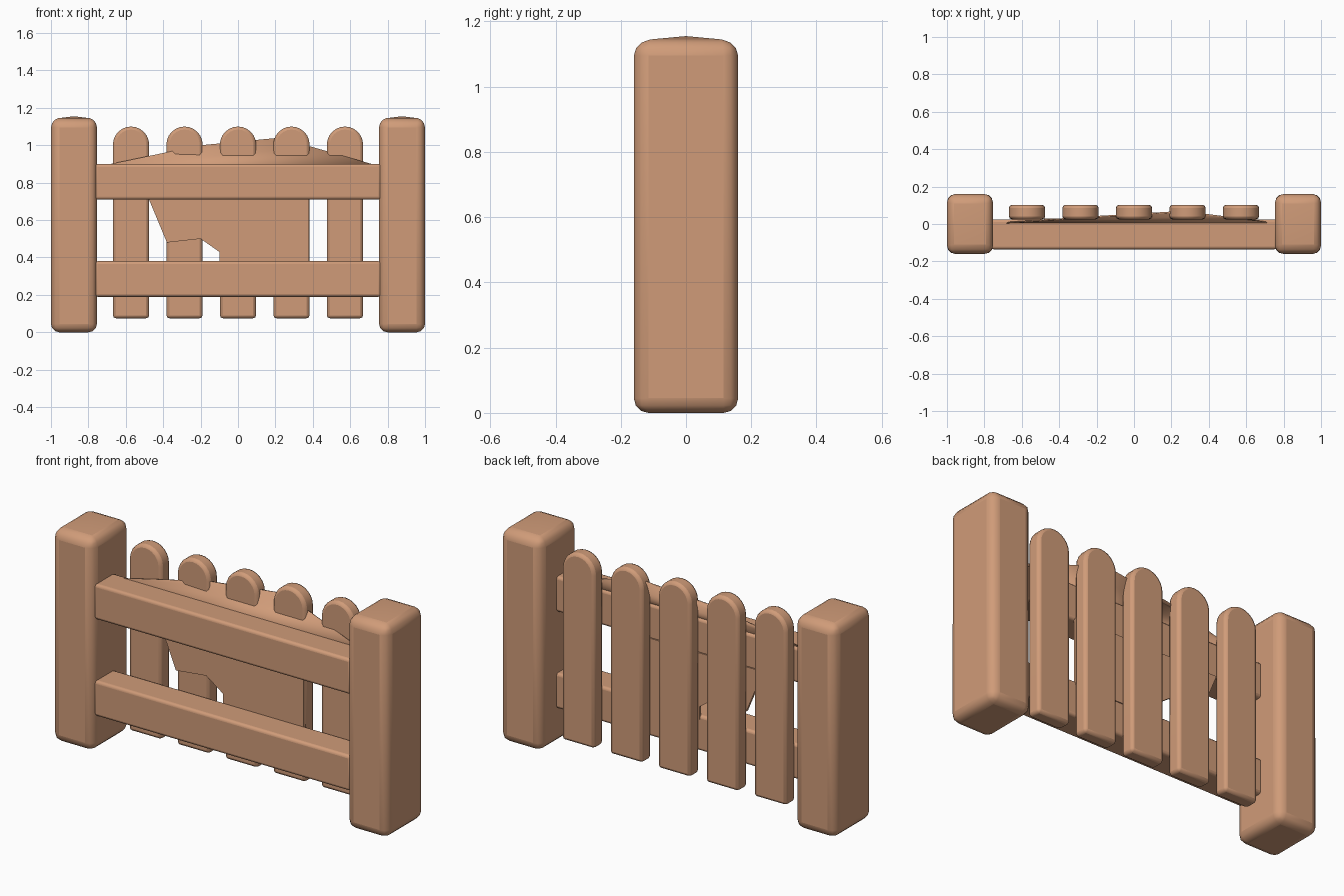
import bpy, bmesh, math

cube = bpy.data.objects.get("Cube")
if cube:
    bpy.data.objects.remove(cube, do_unlink=True)

wood = bpy.data.materials.new("warm_wood")
wood.use_nodes = True
COLOR = (0.63, 0.33, 0.19, 1)
wood.diffuse_color = COLOR
wood.node_tree.nodes["Principled BSDF"].inputs["Base Color"].default_value = COLOR


def make_object(name, bm, bevel=0, segments=3):
    """Turn a bmesh into a wooden part with softened edges."""
    bmesh.ops.recalc_face_normals(bm, faces=bm.faces)
    mesh = bpy.data.meshes.new(name)
    bm.to_mesh(mesh)
    bm.free()
    mesh.materials.append(wood)
    obj = bpy.data.objects.new(name, mesh)
    bpy.context.collection.objects.link(obj)
    if bevel:
        mod = obj.modifiers.new("soft_edges", 'BEVEL')
        mod.width = bevel
        mod.segments = segments
        mod.limit_method = 'ANGLE'
        mod.angle_limit = math.radians(40)
    bpy.ops.object.select_all(action='DESELECT')
    obj.select_set(True)
    bpy.context.view_layer.objects.active = obj
    bpy.ops.object.shade_smooth_by_angle(angle=math.radians(35))
    return obj


def box(name, low, high, bevel, dome=0):
    """Box between two corners; dome raises the middle of the top."""
    bm = bmesh.new()
    bmesh.ops.create_cube(bm, size=1)
    for v in bm.verts:
        v.co = [l + (c + 0.5) * (h - l) for l, h, c in zip(low, high, v.co)]
    if dome:
        top = max(bm.faces, key=lambda f: f.calc_center_median().z)
        centre = bmesh.ops.poke(bm, faces=[top])["verts"][0]
        centre.co.z += dome
    return make_object(name, bm, bevel)


def slab(name, outline, y_front, y_back, bevel=0):
    """Extrude an x-z outline through y."""
    bm = bmesh.new()
    face = bm.faces.new([bm.verts.new((x, y_front, z)) for x, z in outline])
    new = bmesh.ops.extrude_face_region(bm, geom=[face])["geom"]
    for v in new:
        if isinstance(v, bmesh.types.BMVert):
            v.co.y = y_back
    return make_object(name, bm, bevel, 2)


# Heavy end posts
for side, x in (("right", -0.877), ("left", 0.877)):
    box(side + "_post", (x - 0.123, -0.16, 0), (x + 0.123, 0.16, 1.14), 0.045, 0.015)

# Horizontal rails
for name, z in (("lower_rail", 0.19), ("upper_rail", 0.71)):
    box(name, (-0.765, -0.135, z), (0.765, 0.025, z + 0.19), 0.015)

# Round-topped pickets
RADIUS = 0.097
for i in range(5):
    x = (i - 2) * 0.286
    arc = [(x + RADIUS * math.cos(math.pi * k / 12),
            1.003 + RADIUS * math.sin(math.pi * k / 12)) for k in range(13)]
    slab(f"picket_{i + 1}", arc + [(x - RADIUS, 0.075), (x + RADIUS, 0.075)],
         0.025, 0.102, 0.016)

# Thin backing sheet between the rails
slab("middle_sheet", [(-0.48, 0.72), (-0.38, 0.48), (-0.2, 0.5), (-0.1, 0.43),
                      (-0.1, 0.36), (0.38, 0.36), (0.38, 0.72)], 0.015, 0.03)

# Thin sheet sloping from the upper rail back to the pickets
bm = bmesh.new()
rim = [(-0.73, 0.0, 0.89), (0.75, 0.0, 0.89), (0.4, 0.045, 0.99),
       (0.22, 0.06, 1.04), (-0.2, 0.035, 1.0)]
points = [bm.verts.new(p) for p in rim]
for a, b in ((1, 2), (2, 3), (3, 4)):
    bm.faces.new((points[0], points[a], points[b]))
sheet = make_object("upper_sheet", bm)
sheet.modifiers.new("thickness", 'SOLIDIFY').thickness = 0.008
